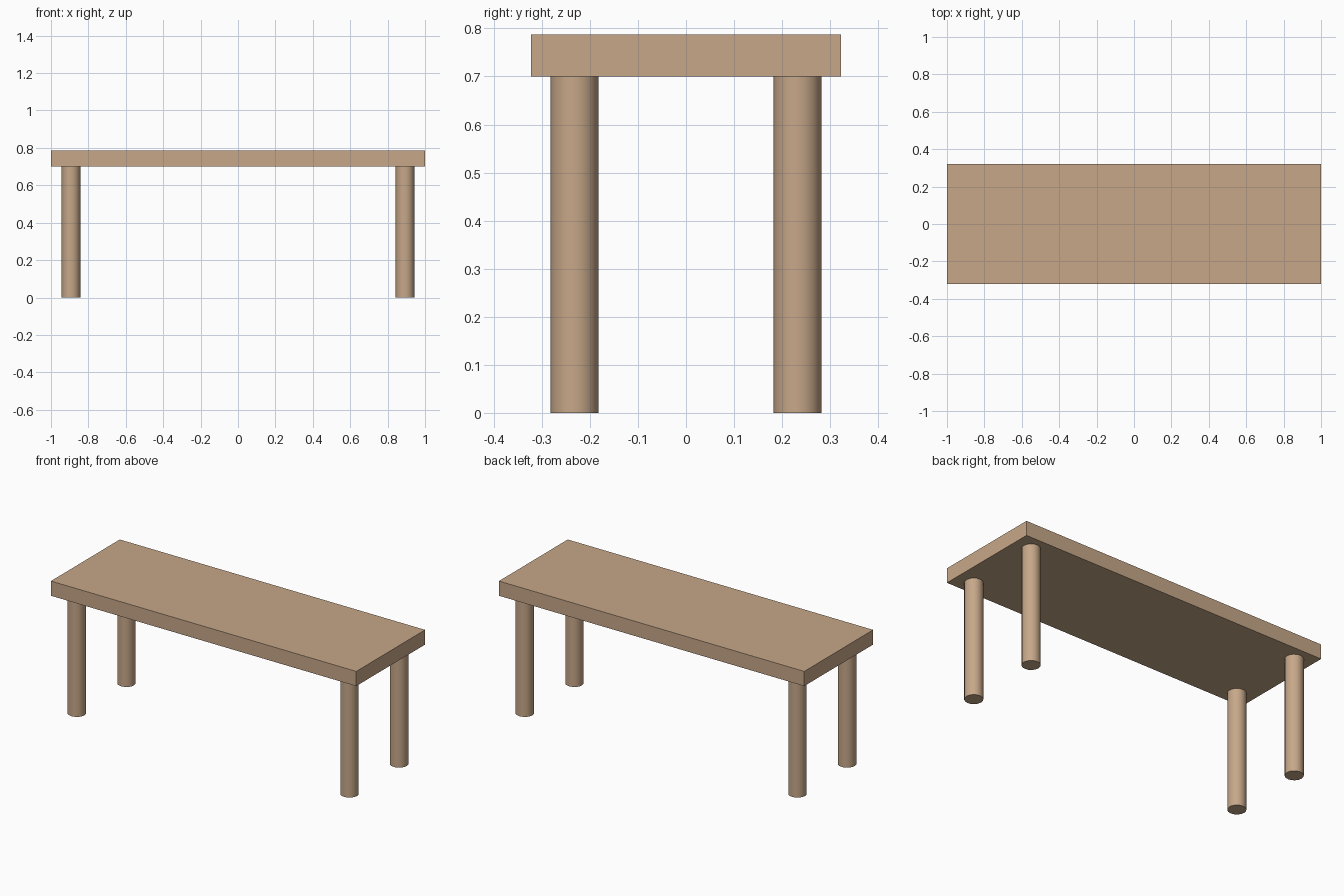
import bpy
import math

if "Cube" in bpy.data.objects:
    bpy.data.objects.remove(bpy.data.objects["Cube"])

TOP_Z, UNDER_Z = 0.787, 0.70
HALF_X, HALF_Y = 1.0, 0.322
LEG_X, LEG_Y, LEG_R = 0.893, 0.232, 0.05

wood = bpy.data.materials.new("wood")
wood.diffuse_color = (0.57, 0.39, 0.25, 1)
wood.use_nodes = True
wood.node_tree.nodes["Principled BSDF"].inputs["Base Color"].default_value = wood.diffuse_color

# Table top: one flat slab
bpy.ops.mesh.primitive_cube_add(size=1, location=(0, 0, (TOP_Z + UNDER_Z) / 2))
top = bpy.context.object
top.name = "table_top"
top.scale = (2 * HALF_X, 2 * HALF_Y, TOP_Z - UNDER_Z)
bpy.ops.object.transform_apply(location=False, rotation=False, scale=True)
top.data.materials.append(wood)

# Four round legs, one near each corner
for side_x, sx in (("left", -1), ("right", 1)):
    for side_y, sy in (("front", -1), ("back", 1)):
        bpy.ops.mesh.primitive_cylinder_add(
            vertices=16, radius=LEG_R, depth=UNDER_Z,
            location=(sx * LEG_X, sy * LEG_Y, UNDER_Z / 2))
        leg = bpy.context.object
        leg.name = f"{side_y}_{side_x}_leg"
        leg.data.materials.append(wood)
        bpy.ops.object.shade_smooth_by_angle(angle=math.radians(40))
